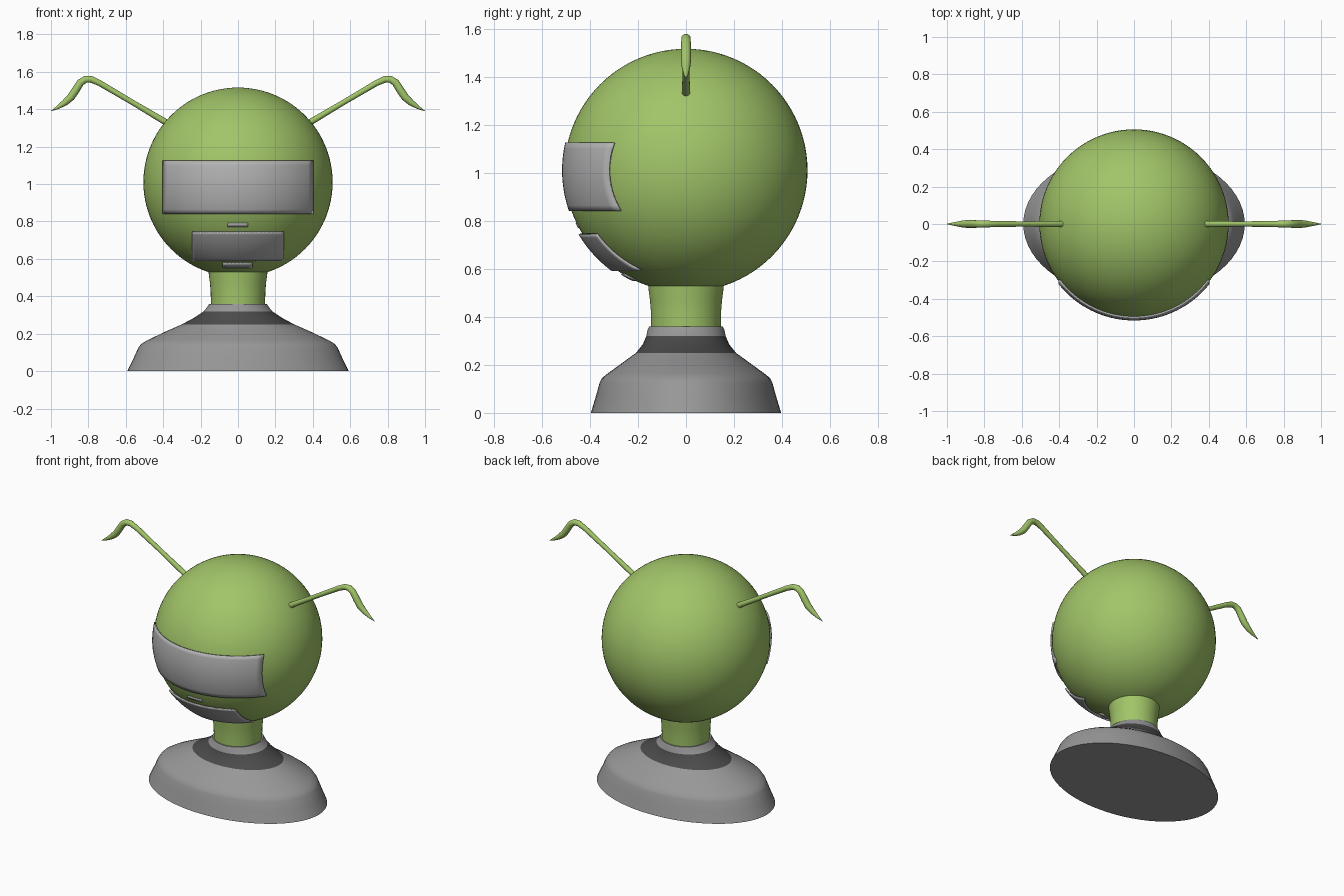
import bpy, math

if "Cube" in bpy.data.objects:
    bpy.data.objects.remove(bpy.data.objects["Cube"])

HEAD_Z, HEAD_R = 1.01, 0.506


def material(name, rgb):
    m = bpy.data.materials.new(name)
    m.diffuse_color = (*rgb, 1)
    m.use_nodes = True
    m.node_tree.nodes["Principled BSDF"].inputs["Base Color"].default_value = m.diffuse_color
    return m


GREEN = material("leaf green", (0.36, 0.56, 0.14))
GREY = material("suit grey", (0.31, 0.31, 0.31))
DARK = material("collar dark grey", (0.07, 0.07, 0.07))
LIGHT = material("plate light grey", (0.45, 0.45, 0.45))


def make(name, verts, faces, *mats, angle=35):
    mesh = bpy.data.meshes.new(name)
    mesh.from_pydata(verts, [], faces)
    ob = bpy.data.objects.new(name, mesh)
    bpy.context.collection.objects.link(ob)
    for m in mats:
        mesh.materials.append(m)
    bpy.ops.object.select_all(action='DESELECT')
    ob.select_set(True)
    bpy.context.view_layer.objects.active = ob
    bpy.ops.object.shade_smooth_by_angle(angle=math.radians(angle))
    return ob


def loft(name, rings, *mats, n=64):
    """Stack of elliptical rings (half width x, half depth y, z) with end caps."""
    verts = [(rx * math.cos(i * math.tau / n), ry * math.sin(i * math.tau / n), z)
             for rx, ry, z in rings for i in range(n)]
    faces = [(k * n + i, k * n + (i + 1) % n, (k + 1) * n + (i + 1) % n, (k + 1) * n + i)
             for k in range(len(rings) - 1) for i in range(n)]
    faces.append(tuple(reversed(range(n))))
    faces.append(tuple(range((len(rings) - 1) * n, len(rings) * n)))
    return make(name, verts, faces, *mats)


def face_plate(name, x0, x1, z0, z1, r, nx=32, nz=12):
    """Front-view rectangle projected onto a sphere slightly larger than the head."""
    verts = []
    for j in range(nz + 1):
        for i in range(nx + 1):
            x, z = x0 + (x1 - x0) * i / nx, z0 + (z1 - z0) * j / nz
            verts.append((x, -math.sqrt(r * r - x * x - (z - HEAD_Z) ** 2), z))
    w = nx + 1
    faces = [(j * w + i, j * w + i + 1, (j + 1) * w + i + 1, (j + 1) * w + i)
             for j in range(nz) for i in range(nx)]
    ob = make(name, verts, faces, LIGHT)
    mod = ob.modifiers.new("thickness", 'SOLIDIFY')
    mod.thickness, mod.offset = 0.009, -1
    return ob


# Oval shoulders with a dark collar band
shoulders = loft("shoulders", [
    (0.592, 0.396, 0.0), (0.558, 0.375, 0.07), (0.533, 0.36, 0.125), (0.518, 0.35, 0.145),
    (0.485, 0.325, 0.165), (0.39, 0.263, 0.21), (0.30, 0.208, 0.25), (0.235, 0.18, 0.285),
    (0.183, 0.165, 0.32), (0.163, 0.16, 0.345), (0.153, 0.153, 0.36)], GREY, DARK)
for p in shoulders.data.polygons:
    if 0.25 < p.center.z < 0.32:
        p.material_index = 1

# Neck
loft("neck", [(0.145, 0.145, 0.35), (0.146, 0.146, 0.42), (0.15, 0.15, 0.47),
              (0.156, 0.156, 0.515), (0.16, 0.16, 0.56)], GREEN)

# Round head
bpy.ops.mesh.primitive_uv_sphere_add(segments=96, ring_count=48, radius=HEAD_R,
                                     location=(0, 0, HEAD_Z))
head = bpy.context.object
head.name = "head"
head.data.materials.append(GREEN)
bpy.ops.object.shade_smooth()

# Visor, mouth plate and two small slivers
face_plate("visor", -0.403, 0.403, 0.84, 1.125, 0.516)
face_plate("mouth_plate", -0.245, 0.245, 0.59, 0.742, 0.521)
face_plate("upper_sliver", -0.055, 0.053, 0.77, 0.79, 0.51, 8, 2)
face_plate("lower_sliver", -0.083, 0.078, 0.55, 0.575, 0.512, 8, 2)

# Antennae: tapered tubes that bend over into pointed leaf tips (x, z, radius)
PATH = [(0.385, 1.33, 0.017), (0.57, 1.44, 0.014), (0.74, 1.54, 0.016), (0.785, 1.56, 0.018),
        (0.815, 1.56, 0.019), (0.842, 1.543, 0.02), (0.868, 1.502, 0.021), (0.893, 1.465, 0.021),
        (0.925, 1.436, 0.017), (0.96, 1.412, 0.01), (1.0, 1.39, 0.001)]


def antenna(name, side, n=16):
    verts = []
    for k, (x, z, r) in enumerate(PATH):
        a, b = PATH[max(k - 1, 0)], PATH[min(k + 1, len(PATH) - 1)]
        dx, dz = b[0] - a[0], b[1] - a[1]
        d = math.hypot(dx, dz)
        for i in range(n):
            c, s = r * math.cos(i * math.tau / n), r * math.sin(i * math.tau / n)
            verts.append((side * (x - dz / d * c), s, z + dx / d * c))
    faces = [(k * n + i, (k + 1) * n + i, (k + 1) * n + (i + 1) % n, k * n + (i + 1) % n)
             for k in range(len(PATH) - 1) for i in range(n)]
    faces += [tuple(range(n)), tuple(reversed(range((len(PATH) - 1) * n, len(PATH) * n)))]
    if side > 0:
        faces = [f[::-1] for f in faces]
    ob = make(name, verts, faces, GREEN, angle=50)
    bpy.ops.object.mode_set(mode='EDIT')
    bpy.ops.mesh.select_all(action='SELECT')
    bpy.ops.mesh.normals_make_consistent(inside=False)
    bpy.ops.object.mode_set(mode='OBJECT')
    return ob


antenna("antenna_right", 1)
antenna("antenna_left", -1)
